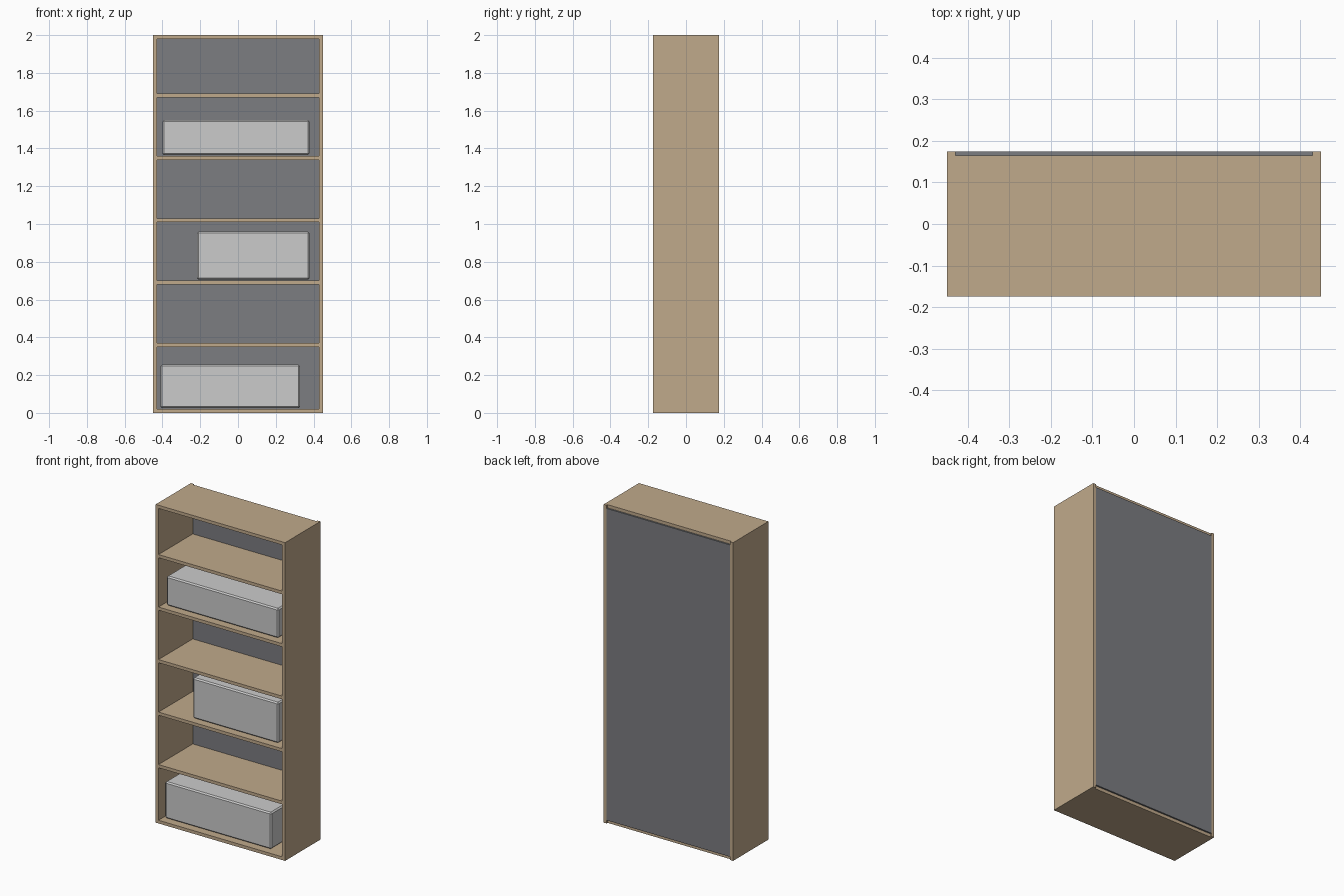
import bpy

if "Cube" in bpy.data.objects:
    bpy.data.objects.remove(bpy.data.objects["Cube"])

W, D, H, T = 0.90, 0.35, 2.0, 0.02      # overall size and board thickness
BACK = 0.01                             # back panel thickness


def material(name, rgb):
    m = bpy.data.materials.new(name)
    m.diffuse_color = (*rgb, 1)
    m.use_nodes = True
    m.node_tree.nodes["Principled BSDF"].inputs["Base Color"].default_value = m.diffuse_color
    return m


def box(name, x, y, z, mat=None, bevel=0):
    """Box from (min, max) ranges on each axis."""
    r = (x, y, z)
    bpy.ops.mesh.primitive_cube_add(size=1, location=[(a + b) / 2 for a, b in r])
    ob = bpy.context.object
    ob.name = name
    ob.scale = [b - a for a, b in r]
    bpy.ops.object.transform_apply(location=False, rotation=False, scale=True)
    if mat:
        ob.data.materials.append(mat)
    if bevel:
        mod = ob.modifiers.new("edge_bevel", 'BEVEL')
        mod.width = bevel
        mod.segments = 1
    return ob


wood = material("wood", (0.53, 0.40, 0.26))
panel = material("dark_panel", (0.20, 0.205, 0.22))

# Side boards
for name, s in (("left_side", -1), ("right_side", 1)):
    box(name, sorted((s * W / 2, s * (W / 2 - T))), (-D / 2, D / 2), (0, H), wood)

# Bottom, shelves and top, all stopping in front of the back panel
inner_x = (-W / 2 + T, W / 2 - T)
inner_y = (-D / 2, D / 2 - BACK)
boards = [("bottom_board", 0), ("top_board", H - T)]
boards += [(f"shelf_{i}", T + 0.33 * i) for i in range(1, 6)]
for name, z in boards:
    box(name, inner_x, inner_y, (z, z + T), wood)

# Back panel set between the sides
box("back_panel", inner_x, (D / 2 - BACK, D / 2), (T, H - T), panel)

# Storage boxes with chamfered edges
for name, x, z in (("lower_storage_box", (-0.41, 0.328), (0.025, 0.255)),
                   ("middle_storage_box", (-0.217, 0.378), (0.705, 0.96)),
                   ("upper_storage_box", (-0.40, 0.378), (1.365, 1.55))):
    box(name, x, (-0.14, 0.14), z, bevel=0.008)
